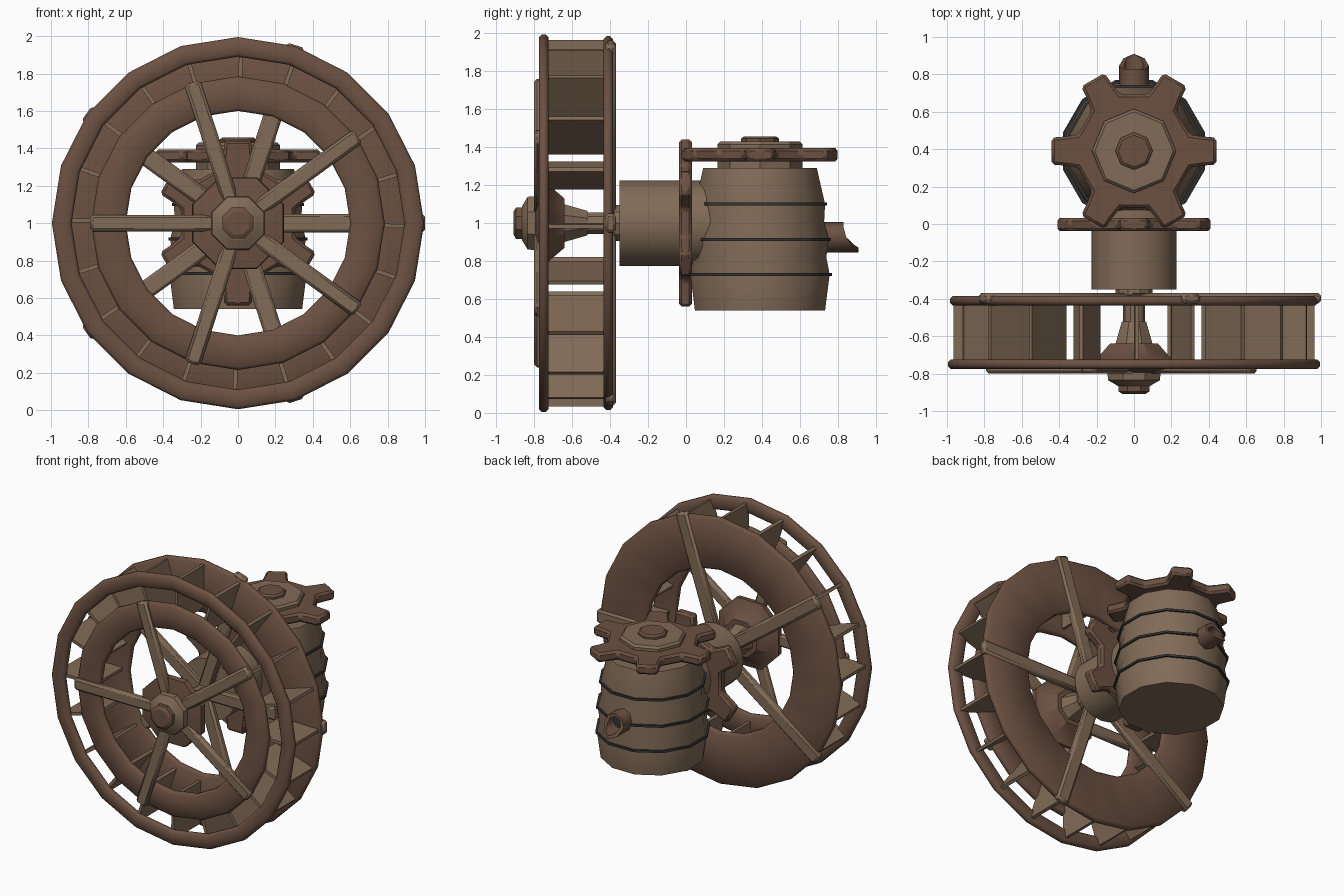
import bpy, bmesh
from math import sin, cos, pi, radians
from mathutils import Matrix, Vector

if "Cube" in bpy.data.objects:
    bpy.data.objects.remove(bpy.data.objects["Cube"])


def material(name, rgb):
    m = bpy.data.materials.new(name)
    m.diffuse_color = (*rgb, 1)
    m.use_nodes = True
    m.node_tree.nodes["Principled BSDF"].inputs["Base Color"].default_value = m.diffuse_color
    return m


BROWN = material("brown_wood", (0.15, 0.083, 0.055))
TAN = material("tan_wood", (0.22, 0.147, 0.095))
DARK = material("dark_metal", (0.035, 0.035, 0.035))


def finish(name, bm, mat, bevel=0.0, angle=30):
    bmesh.ops.recalc_face_normals(bm, faces=bm.faces)
    me = bpy.data.meshes.new(name)
    bm.to_mesh(me)
    bm.free()
    ob = bpy.data.objects.new(name, me)
    bpy.context.collection.objects.link(ob)
    me.materials.append(mat)
    if bevel:
        b = ob.modifiers.new("bevel", "BEVEL")
        b.width, b.segments, b.limit_method = bevel, 1, 'ANGLE'
        b.angle_limit = radians(40)
    bpy.ops.object.select_all(action='DESELECT')
    bpy.context.view_layer.objects.active = ob
    ob.select_set(True)
    bpy.ops.object.shade_smooth_by_angle(angle=radians(angle))
    return ob


def lathe(name, profile, n, mat, axis, origin, rot=0.0, closed=False, angle=30):
    """Revolve (radius, height) points; open profiles get end caps."""
    bm = bmesh.new()
    rings = []
    for r, h in profile:
        ring = []
        for i in range(n):
            a = radians(rot) + 2 * pi * i / n
            p = (r * cos(a), h, r * sin(a)) if axis == 'Y' else (r * cos(a), r * sin(a), h)
            ring.append(bm.verts.new(Vector(p) + Vector(origin)))
        rings.append(ring)
    pairs = list(zip(rings, rings[1:]))
    if closed:
        pairs.append((rings[-1], rings[0]))
    else:
        bm.faces.new(rings[0])
        bm.faces.new(rings[-1])
    for a, b in pairs:
        for i in range(n):
            j = (i + 1) % n
            bm.faces.new((a[i], a[j], b[j], b[i]))
    return finish(name, bm, mat, angle=angle)


def annulus(name, r0, r1, y0, y1, mat=BROWN, c=0.015):
    prof = [(r0 + c, y0), (r1 - c, y0), (r1, y0 + c), (r1, y1 - c),
            (r1 - c, y1), (r0 + c, y1), (r0, y1 - c), (r0, y0 + c)]
    return lathe(name, prof, 20, mat, 'Y', WHEEL, closed=True, angle=50)


def radial_boxes(name, count, start, r0, r1, y0, y1, width, mat, bevel):
    """Boxes pointing out from the wheel axle."""
    bm = bmesh.new()
    for i in range(count):
        m = (Matrix.Translation(WHEEL)
             @ Matrix.Rotation(-radians(start + 360 * i / count), 4, 'Y')
             @ Matrix.Translation(((r0 + r1) / 2, (y0 + y1) / 2, 0))
             @ Matrix.Diagonal((r1 - r0, y1 - y0, width, 1)))
        bmesh.ops.create_cube(bm, size=1, matrix=m)
    return finish(name, bm, mat, bevel)


def gear(name, matrix, thick=0.07):
    """Six-toothed cog, first tooth along local x."""
    bm = bmesh.new()
    tooth = [(0.30, -0.088), (0.365, -0.078), (0.44, -0.072),
             (0.44, 0.072), (0.365, 0.078), (0.30, 0.088)]
    pts = [Matrix.Rotation(k * pi / 3, 4, 'Z') @ Vector((x, y, -thick / 2))
           for k in range(6) for x, y in tooth]
    f = bm.faces.new([bm.verts.new(p) for p in pts])
    ext = bmesh.ops.extrude_face_region(bm, geom=[f])
    bmesh.ops.translate(bm, vec=(0, 0, thick),
                        verts=[v for v in ext["geom"] if isinstance(v, bmesh.types.BMVert)])
    bm.transform(matrix)
    return finish(name, bm, BROWN, 0.015)


WHEEL = Vector((0, 0, 1.0))
BODY = Vector((0, 0.39, 0))

# Wheel rims
annulus("front_outer_rim", 0.89, 0.995, -0.775, -0.725)
annulus("front_inner_rim", 0.60, 0.785, -0.775, -0.725)
annulus("back_rim", 0.60, 0.985, -0.435, -0.385)

# Paddles and spokes
radial_boxes("paddles", 20, -1, 0.645, 0.965, -0.745, -0.405, 0.022, TAN, 0)
radial_boxes("front_spokes", 5, 36, 0.0, 0.79, -0.80, -0.75, 0.088, TAN, 0.015)
radial_boxes("back_spokes", 5, 0, 0.0, 1.0, -0.425, -0.37, 0.1, TAN, 0.015)

# Hub and axle
lathe("hub", [(0.15, -0.795), (0.26, -0.775), (0.265, -0.735), (0.21, -0.715), (0.14, -0.64)],
      8, BROWN, 'Y', WHEEL, 22.5)
lathe("hub_sleeve", [(0.11, -0.65), (0.07, -0.52)], 8, TAN, 'Y', WHEEL, 22.5)
lathe("hub_cap", [(0.095, -0.865), (0.15, -0.835), (0.155, -0.785)], 8, TAN, 'Y', WHEEL, 22.5)
lathe("hub_knob", [(0.065, -0.91), (0.09, -0.895), (0.09, -0.85)], 8, BROWN, 'Y', WHEEL, 22.5)
lathe("axle", [(0.06, -0.70), (0.06, -0.30)], 10, TAN, 'Y', WHEEL)
lathe("axle_collar", [(0.10, -0.38), (0.10, -0.33)], 10, TAN, 'Y', WHEEL)
lathe("axle_drum", [(0.226, -0.35), (0.226, 0.15)], 20, TAN, 'Y', WHEEL)

# Gears
gear("upright_gear", Matrix.Translation((0, -0.003, 1.0)) @ Matrix.Rotation(pi / 2, 4, 'X')
     @ Matrix.Rotation(pi / 2, 4, 'Z'))
gear("flat_gear", Matrix.Translation((0, 0.39, 1.36)))
lathe("gear_column", [(0.225, 1.26), (0.225, 1.415), (0.21, 1.43)], 8, TAN, 'Z', BODY)
lathe("gear_knob", [(0.1, 1.42), (0.1, 1.445), (0.085, 1.457)], 8, BROWN, 'Z', BODY)

# Pump barrel with metal hoops
lathe("barrel", [(0.355, 0.54), (0.38, 0.73), (0.362, 0.82), (0.375, 0.915),
                 (0.35, 1.01), (0.355, 1.10), (0.31, 1.29)], 12, TAN, 'Z', BODY, 15, angle=35)
for i, (r, z) in enumerate([(0.392, 0.73), (0.386, 0.915), (0.366, 1.10)]):
    lathe(f"hoop_{i + 1}", [(r - 0.04, z - 0.008), (r, z - 0.008), (r, z + 0.008), (r - 0.04, z + 0.008)],
          12, DARK, 'Z', BODY, 15, closed=True)

# Spout with slanted, scooped mouth
bm = bmesh.new()
n, loops = 8, []
for r, inner, deep in ((0.08, False, True), (0.08, False, False), (0.055, True, False), (0.055, True, True)):
    ring = []
    for i in range(n):
        a = 2 * pi * i / n
        s = sin(a)
        y = 0.70 if deep else 0.845 - 0.04 * s + 0.025 * s * s
        ring.append(bm.verts.new((r * cos(a), y, 0.925 + r * s)))
    loops.append(ring)
for a, b in zip(loops, loops[1:]):
    for i in range(n):
        j = (i + 1) % n
        bm.faces.new((a[i], a[j], b[j], b[i]))
bm.faces.new(loops[0])
bm.faces.new(loops[-1])
finish("spout", bm, BROWN, angle=50)
lathe("spout_hole", [(0.056, 0.74), (0.056, 0.775)], 8, DARK, 'Y', (0, 0, 0.925))
